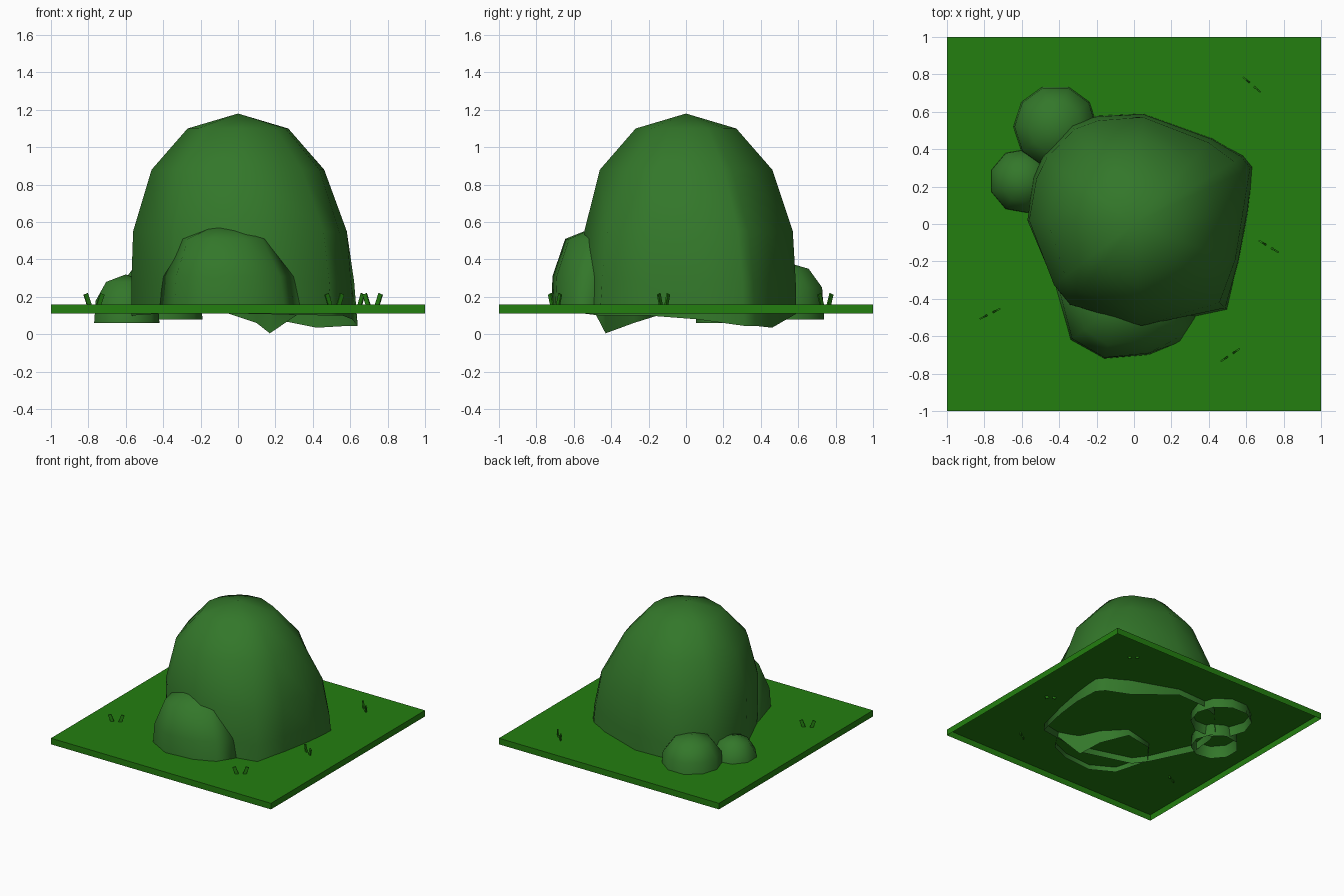
import bpy, bmesh, math
from mathutils import Vector, Matrix

cube = bpy.data.objects.get("Cube")
if cube:
    bpy.data.objects.remove(cube, do_unlink=True)


def material(name, rgb):
    m = bpy.data.materials.new(name)
    m.use_nodes = True
    m.diffuse_color = (*rgb, 1)
    m.node_tree.nodes["Principled BSDF"].inputs["Base Color"].default_value = (*rgb, 1)
    return m


grass = material("grass green", (0.017, 0.21, 0.005))
leaf = material("bush green", (0.033, 0.185, 0.023))


def finish(name, bm, mat, smooth=False):
    bmesh.ops.recalc_face_normals(bm, faces=bm.faces)
    mesh = bpy.data.meshes.new(name)
    bm.to_mesh(mesh)
    bm.free()
    mesh.materials.append(mat)
    for p in mesh.polygons:
        p.use_smooth = smooth
    ob = bpy.data.objects.new(name, mesh)
    bpy.context.collection.objects.link(ob)
    return ob


def dome(name, centre, top, rings, outline):
    """Open-bottomed dome: round rings (z, radius, blend) easing into a base outline."""
    bm = bmesh.new()
    cx, cy = centre
    apex = bm.verts.new((cx, cy, top))
    rows = []
    for z, r, blend in rings + [(None, 0, 1)]:
        row = []
        for x, y, base in outline:
            d = Vector((x - cx, y - cy))
            d *= (r + (d.length - r) * blend) / d.length
            row.append(bm.verts.new((cx + d.x, cy + d.y, base if z is None else z)))
        rows.append(row)
    n = len(outline)
    for i in range(n):
        j = (i + 1) % n
        bm.faces.new((apex, rows[0][i], rows[0][j]))
        for a, b in zip(rows, rows[1:]):
            bm.faces.new((a[i], b[i], b[j], a[j]))
    # An open shell needs its normals checked against the outward direction
    ob = finish(name, bm, leaf, True)
    if ob.data.polygons[0].normal.z < 0:
        ob.data.flip_normals()
    return ob


def round_base(centre, radius, z, sides):
    return [(centre[0] + radius * math.cos(math.tau * i / sides),
             centre[1] + radius * math.sin(math.tau * i / sides), z) for i in range(sides)]


# Ground: shallow tray turned upside down, open underneath
bm = bmesh.new()
bmesh.ops.create_cube(bm, size=1, matrix=Matrix.Translation((0, 0, 0.135)) @ Matrix.Diagonal((2, 2, 0.05, 1)))
bm.normal_update()
bmesh.ops.delete(bm, geom=[f for f in bm.faces if f.normal.z < -0.5], context='FACES')
ground = finish("ground", bm, grass)

# Large bush
dome("large_bush", (0, 0), 1.18,
     [(1.10, 0.27, 0), (0.88, 0.46, 0.02), (0.55, 0.55, 0.55), (0.28, 0.57, 0.85)],
     [(0.61, 0.06, 0.08), (0.64, 0.31, 0.045), (0.59, 0.37, 0.045), (0.42, 0.46, 0.035),
      (0.05, 0.59, 0.11), (-0.2, 0.58, 0.11), (-0.34, 0.54, 0.1), (-0.49, 0.37, 0.09),
      (-0.54, 0.25, 0.09), (-0.57, 0.02, 0.1), (-0.42, -0.32, 0.11), (-0.34, -0.43, 0.11),
      (0.04, -0.54, 0.11), (0.5, -0.46, 0.1), (0.56, -0.2, 0.1)])

# Front bush
dome("front_bush", (-0.08, -0.42), 0.6,
     [(0.51, 0.22, 0.15), (0.31, 0.29, 0.7)],
     [(0.17, -0.43, 0.005), (0.1, -0.28, 0.06), (-0.05, -0.12, 0.11), (-0.3, -0.18, 0.12),
      (-0.42, -0.34, 0.12), (-0.34, -0.62, 0.12), (-0.16, -0.72, 0.12), (0.08, -0.7, 0.12),
      (0.25, -0.63, 0.12), (0.34, -0.49, 0.12)])

# Two small bushes at the back corner
for name, c, r, top, low, sides in (("back_bush", (-0.42, 0.52), 0.23, 0.39, 0.08, 10),
                                    ("side_bush", (-0.6, 0.23), 0.18, 0.32, 0.06, 9)):
    dome(name, c, top, [(top - 0.04, r * 0.62, 0), (top - 0.14, r * 0.95, 0)],
         round_base(c, r, low, sides))

# Grass tufts: two thin blades leaning apart along each heading
for k, (x, y, heading) in enumerate(((0.63, 0.745, -41), (0.72, -0.12, -31),
                                     (-0.77, -0.48, 27), (0.515, -0.7, 34))):
    bm = bmesh.new()
    for side in (-1, 1):
        m = (Matrix.Translation((x, y, 0.18)) @ Matrix.Rotation(math.radians(heading), 4, 'Z')
             @ Matrix.Translation((side * 0.037, 0, 0))
             @ Matrix.Rotation(math.radians(side * 20), 4, 'Y')
             @ Matrix.Diagonal((0.025, 0.009, 0.075, 1)))
        bmesh.ops.create_cube(bm, size=1, matrix=m)
    finish(f"grass_tuft_{k + 1}", bm, grass)
